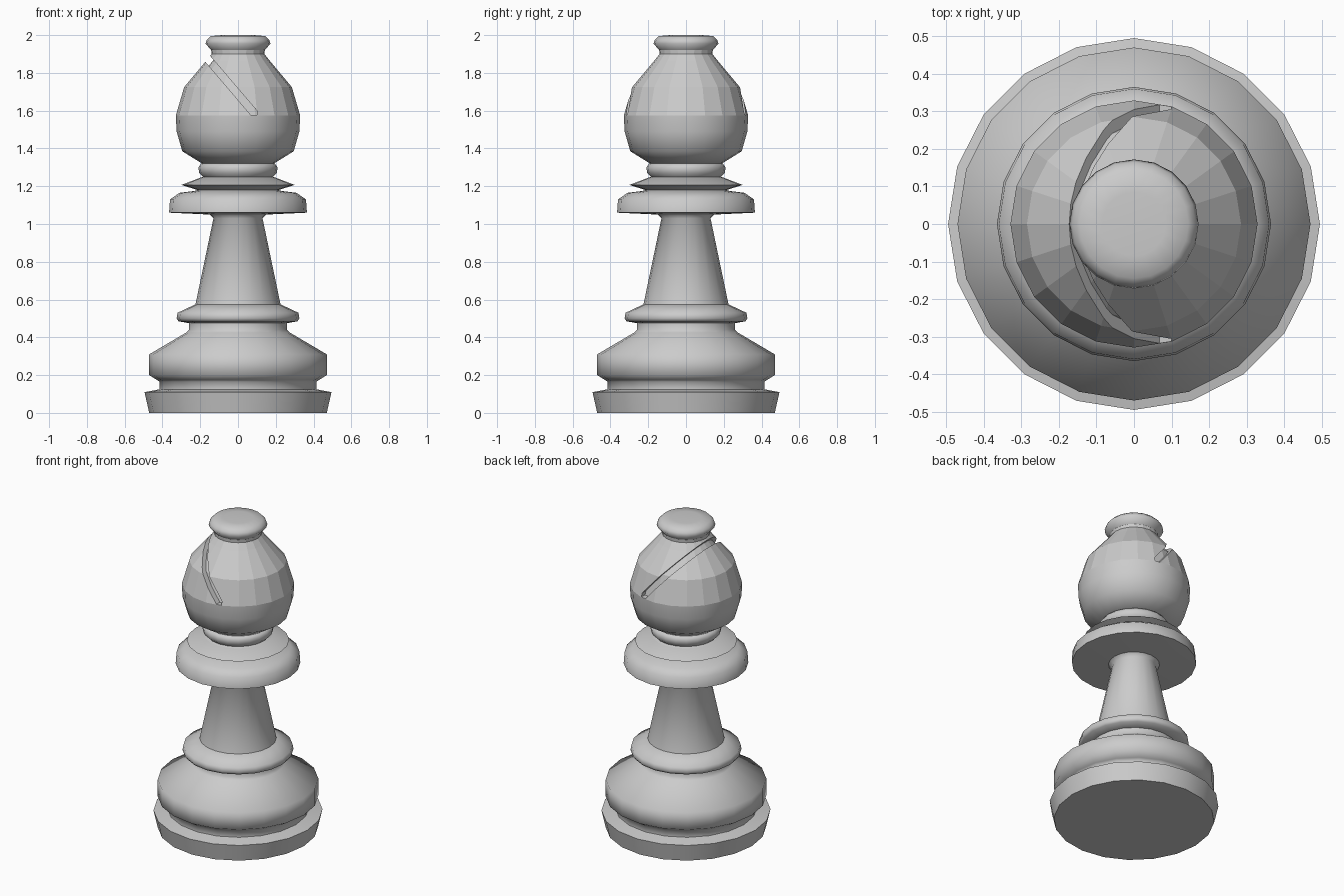
import bpy, bmesh, math

SIDES = 20

cube = bpy.data.objects.get("Cube")
if cube:
    bpy.data.objects.remove(cube, do_unlink=True)

grey = bpy.data.materials.new("light grey")
grey.use_nodes = True
grey.diffuse_color = (0.6, 0.6, 0.6, 1)
grey.node_tree.nodes["Principled BSDF"].inputs["Base Color"].default_value = (0.6, 0.6, 0.6, 1)


def finish(name, bm):
    bmesh.ops.recalc_face_normals(bm, faces=bm.faces)
    mesh = bpy.data.meshes.new(name)
    bm.to_mesh(mesh)
    bm.free()
    mesh.materials.append(grey)
    ob = bpy.data.objects.new(name, mesh)
    bpy.context.collection.objects.link(ob)
    return ob


def select(ob):
    bpy.ops.object.select_all(action='DESELECT')
    ob.select_set(True)
    bpy.context.view_layer.objects.active = ob


def turned(name, profile):
    """Closed solid turned from (radius, height) points."""
    bm = bmesh.new()
    rings = []
    for r, z in profile:
        rings.append([bm.verts.new((r * math.cos(a), r * math.sin(a), z))
                      for a in (2 * math.pi * i / SIDES for i in range(SIDES))])
    for low, high in zip(rings, rings[1:]):
        for i in range(SIDES):
            j = (i + 1) % SIDES
            bm.faces.new((low[i], low[j], high[j], high[i]))
    bm.faces.new(rings[0])
    bm.faces.new(rings[-1])
    return finish(name, bm)


def subtract(ob, cutter):
    mod = ob.modifiers.new("cut", 'BOOLEAN')
    mod.operation = 'DIFFERENCE'
    mod.solver = 'EXACT'
    mod.object = cutter
    select(ob)
    bpy.ops.object.modifier_apply(modifier=mod.name)
    bpy.data.objects.remove(cutter, do_unlink=True)


def smooth(ob):
    select(ob)
    bpy.ops.object.shade_smooth_by_angle(angle=math.radians(70))


# Foot, stem and collar
base = turned("base", [
    (.47, 0), (.495, .11), (.415, .125), (.415, .165), (.43, .175), (.47, .2),
    (.47, .31), (.275, .425), (.26, .44), (.26, .475), (.315, .485),
    (.325, .5), (.32, .53), (.225, .575)])
stem = turned("stem", [(.225, .575), (.13, 1.03), (.15, 1.05)])
collar = turned("collar", [
    (.15, 1.05), (.365, 1.06), (.36, 1.13), (.31, 1.165), (.23, 1.175),
    (.215, 1.18), (.3, 1.207), (.2, 1.245)])
neck_ring = turned("neck_ring", [
    (.2, 1.245), (.185, 1.25), (.205, 1.27), (.21, 1.3), (.195, 1.32)])

# Head with finial
dome = [(.19, 1.32), (.295, 1.385), (.325, 1.49), (.329, 1.575),
        (.285, 1.725), (.17, 1.862), (.14, 1.9)]
head = turned("head", dome + [
    (.142, 1.92), (.172, 1.955), (.165, 1.975), (.145, 1.995), (.085, 2)])

# Slanted groove of even depth
bm = bmesh.new()
outline = [(-.195, 1.945), (.1, 1.6), (.1, 1.577), (.068, 1.577), (-.195, 1.885)]
face = bm.faces.new([bm.verts.new((x, -.5, z)) for x, z in outline])
ext = bmesh.ops.extrude_face_region(bm, geom=[face])
for v in ext["geom"]:
    if isinstance(v, bmesh.types.BMVert):
        v.co.y = .5
groove = finish("groove_cutter", bm)
groove.hide_render = True
subtract(groove, turned("head_core", [(r - .035, z) for r, z in dome]))
subtract(head, groove)

for ob in (base, stem, collar, neck_ring, head):
    smooth(ob)

# Faceted upper dome
for p in head.data.polygons:
    if 1.577 < p.center.z < 1.93:
        p.use_smooth = False
